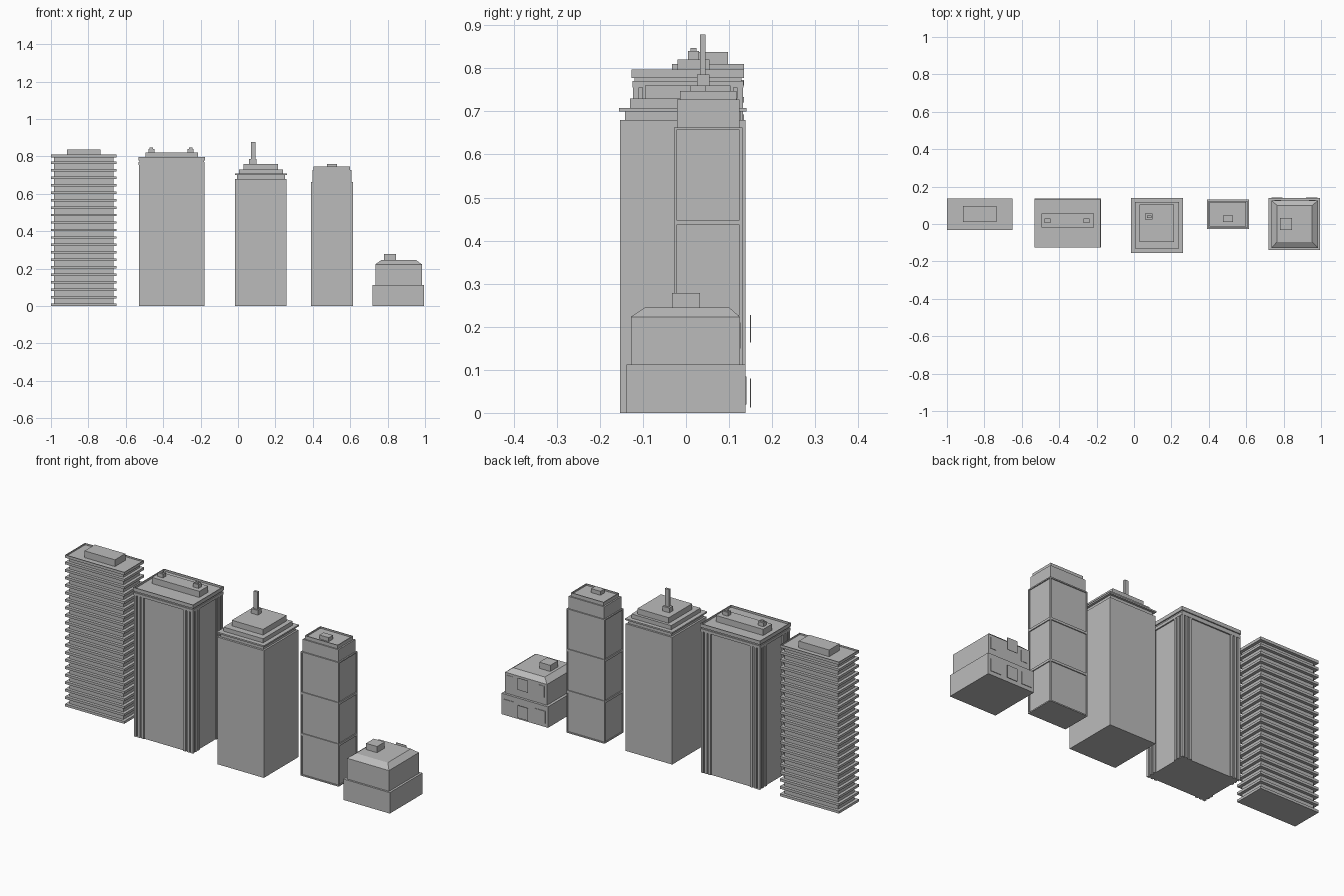
import bpy, bmesh
from mathutils import Vector

cube = bpy.data.objects.get("Cube")
if cube:
    bpy.data.objects.remove(cube, do_unlink=True)

GREY = (0.5, 0.5, 0.5, 1)
concrete = bpy.data.materials.new("concrete_grey")
concrete.use_nodes = True
concrete.diffuse_color = GREY
concrete.node_tree.nodes["Principled BSDF"].inputs["Base Color"].default_value = GREY


def finish(name, bm):
    bmesh.ops.recalc_face_normals(bm, faces=bm.faces[:])
    mesh = bpy.data.meshes.new(name)
    bm.to_mesh(mesh)
    bm.free()
    mesh.materials.append(concrete)
    obj = bpy.data.objects.new(name, mesh)
    bpy.context.collection.objects.link(obj)
    return obj


def add_box(bm, x, y, z):
    made = bmesh.ops.create_cube(bm, size=1)["verts"]
    for v in made:
        v.co = Vector([(s[0] + s[1]) / 2 + c * (s[1] - s[0]) for c, s in zip(v.co, (x, y, z))])
    return list({f for v in made for f in v.link_faces})


def sink(bm, faces, rim, depth):
    """Leave a rim around each face and push the middle inward."""
    bmesh.ops.inset_individual(bm, faces=faces, thickness=rim)
    for f in faces:
        n = f.normal.copy()
        middle = bmesh.ops.extrude_discrete_faces(bm, faces=[f])["faces"][0]
        bmesh.ops.translate(bm, verts=middle.verts[:], vec=-n * depth)


def box(name, x, y, z, rim=0, depth=0):
    bm = bmesh.new()
    faces = add_box(bm, x, y, z)
    bm.normal_update()
    if rim:
        sink(bm, [f for f in faces if f.normal.z > 0.9], rim, depth)
    return finish(name, bm)


def grow(span, d):
    return (span[0] - d, span[1] + d)


# Slab tower: core, stacked floor slabs, roof tray and penthouse
sx, sy = (-1.0, -0.65), (-0.033, 0.135)
box("slab_tower_core", grow(sx, -0.016), grow(sy, -0.016), (0, 0.795))
bm = bmesh.new()
for i in range(20):
    add_box(bm, sx, sy, (i * 0.04, i * 0.04 + 0.013))
finish("slab_tower_floors", bm)
box("slab_tower_roof", sx, sy, (0.795, 0.81), 0.004, 0.008)
box("slab_tower_penthouse", (-0.915, -0.735), (0.01, 0.097), (0.8, 0.838))

# Ribbed tower: core, corner ribs, cornice, roof platform and vents
rx, ry = (-0.53, -0.18), (-0.123, 0.132)
box("ribbed_tower_core", grow(rx, -0.006), grow(ry, -0.006), (0, 0.77))
bm = bmesh.new()
for side in range(2):
    for step in range(3):
        off = step * 0.022
        for end in range(2):
            a = rx[0] + off if end == 0 else rx[1] - off - 0.014
            b = ry[0] + off if end == 0 else ry[1] - off - 0.014
            yw = (ry[0], ry[0] + 0.008) if side == 0 else (ry[1] - 0.008, ry[1])
            xw = (rx[0], rx[0] + 0.008) if side == 0 else (rx[1] - 0.008, rx[1])
            add_box(bm, (a, a + 0.014), yw, (0, 0.765))
            add_box(bm, xw, (b, b + 0.014), (0, 0.765))
finish("ribbed_tower_corner_ribs", bm)
box("ribbed_tower_band", grow(rx, 0.001), grow(ry, 0.001), (0.755, 0.77))
box("ribbed_tower_cornice", grow(rx, 0.003), grow(ry, 0.003), (0.778, 0.797), 0.006, 0.01)
box("ribbed_tower_neck", grow(rx, -0.003), grow(ry, -0.003), (0.768, 0.78))
box("ribbed_tower_platform", (-0.495, -0.215), (-0.02, 0.055), (0.785, 0.82))
for label, cx in (("right", -0.463), ("left", -0.253)):
    box(f"ribbed_tower_{label}_vent", (cx - 0.016, cx + 0.016), (0.005, 0.03), (0.82, 0.84))
    box(f"ribbed_tower_{label}_vent_cap", (cx - 0.009, cx + 0.009), (0.011, 0.024), (0.84, 0.847))

# Stepped tower: shaft, setbacks and mast
box("stepped_tower_shaft", (-0.015, 0.26), (-0.153, 0.138), (0, 0.68))
box("stepped_tower_neck", (-0.005, 0.25), (-0.142, 0.128), (0.68, 0.7))
box("stepped_tower_ledge", (-0.017, 0.262), (-0.155, 0.14), (0.7, 0.708))
box("stepped_tower_setback", (0.005, 0.24), (-0.13, 0.118), (0.708, 0.73))
box("stepped_tower_crown", (0.03, 0.215), (-0.095, 0.103), (0.73, 0.76))
box("stepped_tower_mast_base", (0.06, 0.1), (0.025, 0.055), (0.76, 0.785))
box("stepped_tower_mast", (0.07, 0.093), (0.033, 0.045), (0.785, 0.878))

# Panelled tower: three framed blocks, setback tops and roof unit
px, py = (0.39, 0.615), (-0.028, 0.131)
bm = bmesh.new()
for i in range(3):
    add_box(bm, px, py, (i * 0.221, (i + 1) * 0.221))
bm.normal_update()
sink(bm, [f for f in bm.faces if abs(f.normal.z) < 0.1], 0.009, 0.005)
finish("panelled_tower_shaft", bm)
box("panelled_tower_setback", (0.397, 0.608), (-0.021, 0.124), (0.66, 0.728))
box("panelled_tower_crown", (0.405, 0.6), (-0.014, 0.117), (0.728, 0.747), 0.006, 0.008)
box("panelled_tower_roof_unit", (0.475, 0.53), (0.01, 0.045), (0.739, 0.76))

# House: two storeys, sloped roof, chimney
box("house_ground_floor", (0.72, 0.995), (-0.138, 0.138), (0, 0.112))
box("house_upper_floor", (0.735, 0.983), (-0.128, 0.125), (0.112, 0.223))
bm = bmesh.new()
for f in add_box(bm, (0.735, 0.983), (-0.128, 0.125), (0.223, 0.245)):
    pass
for v in bm.verts:
    if v.co.z > 0.24:
        v.co.x += 0.03 if v.co.x < 0.86 else -0.03
        v.co.y += 0.033 if v.co.y < 0 else -0.025
finish("house_sloped_roof", bm)
box("house_chimney", (0.78, 0.845), (-0.032, 0.033), (0.24, 0.278))

# House doors and windows on the back
box("house_back_door", (0.83, 0.89), (0.149, 0.151), (0.013, 0.08))
box("house_balcony_door", (0.83, 0.89), (0.149, 0.151), (0.163, 0.227))
for label, x0 in (("right", 0.735), ("left", 0.92)):
    box(f"house_{label}_window", (x0, x0 + 0.06), (0.137, 0.141), (0.02, 0.085))
    box(f"house_upper_{label}_window", (x0 + 0.015, x0 + 0.05), (0.124, 0.127), (0.15, 0.21))
